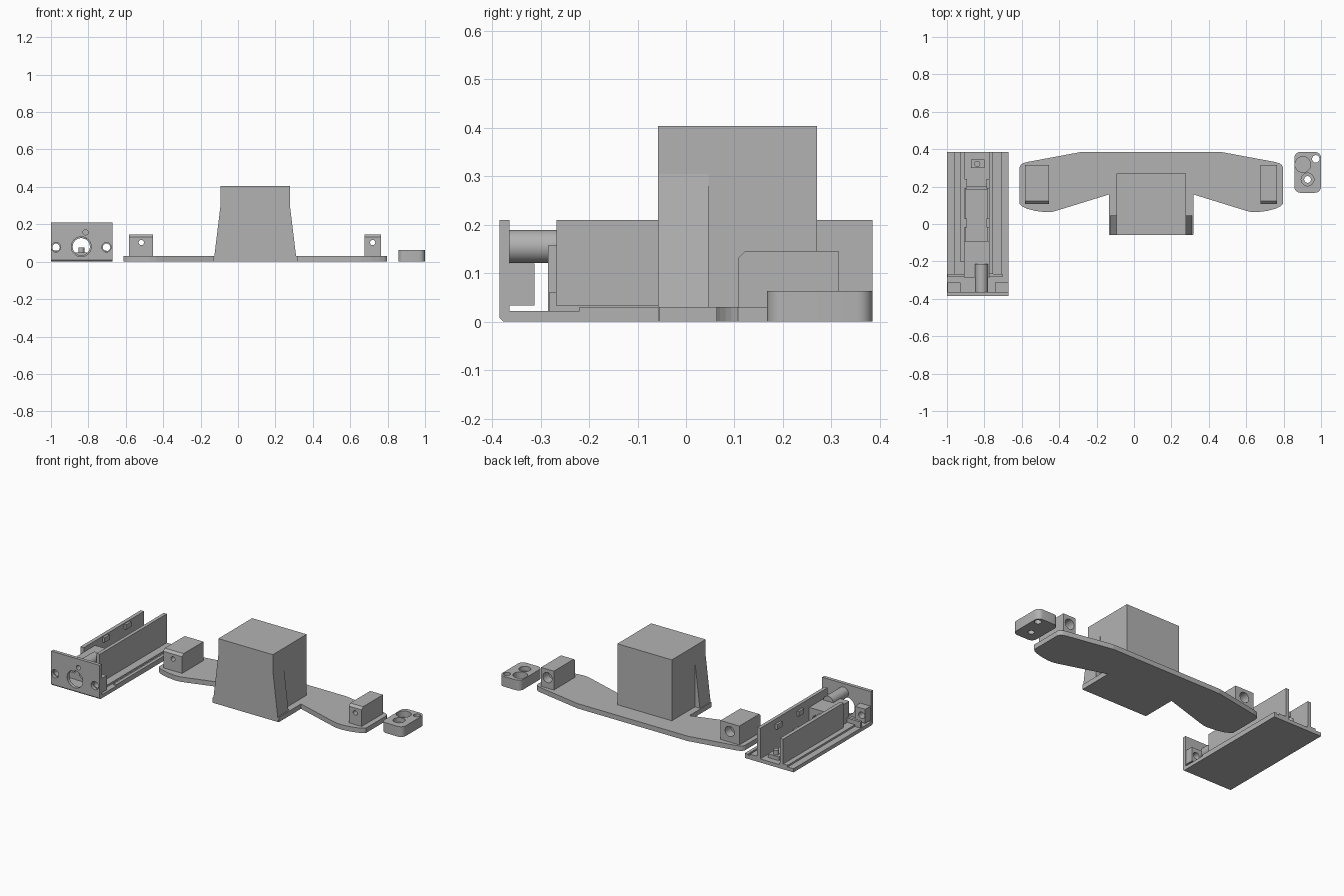
import bpy, bmesh, math
from mathutils import Matrix

if "Cube" in bpy.data.objects:
    bpy.data.objects.remove(bpy.data.objects["Cube"])

mat = bpy.data.materials.new("plain grey")
mat.diffuse_color = (0.45, 0.45, 0.45, 1)
mat.use_nodes = True
mat.node_tree.nodes["Principled BSDF"].inputs["Base Color"].default_value = mat.diffuse_color


def finish(name, bm):
    bmesh.ops.recalc_face_normals(bm, faces=bm.faces)
    me = bpy.data.meshes.new(name)
    bm.to_mesh(me)
    bm.free()
    me.materials.append(mat)
    ob = bpy.data.objects.new(name, me)
    bpy.context.collection.objects.link(ob)
    return ob


def prism(name, pts, lo, hi, axis='Z'):
    """Extrude a 2D outline: (x, y) along z, (x, z) along y or (y, z) along x."""
    place = {'Z': lambda a, b, t: (a, b, t), 'Y': lambda a, b, t: (a, t, b),
             'X': lambda a, b, t: (t, a, b)}[axis]
    bm = bmesh.new()
    bot = [bm.verts.new(place(a, b, lo)) for a, b in pts]
    top = [bm.verts.new(place(a, b, hi)) for a, b in pts]
    bm.faces.new(bot)
    bm.faces.new(top)
    n = len(pts)
    for i in range(n):
        j = (i + 1) % n
        bm.faces.new((bot[i], bot[j], top[j], top[i]))
    return finish(name, bm)


def box(name, x0, x1, y0, y1, z0, z1):
    return prism(name, [(x0, y0), (x1, y0), (x1, y1), (x0, y1)], z0, z1)


def circle(a, b, r, n=32):
    return [(a + r * math.cos(2 * math.pi * i / n), b + r * math.sin(2 * math.pi * i / n))
            for i in range(n)]


def smooth(ob):
    bpy.ops.object.select_all(action='DESELECT')
    ob.select_set(True)
    bpy.context.view_layer.objects.active = ob
    bpy.ops.object.shade_smooth_by_angle(angle=math.radians(30))


def cut(ob, *cutters):
    for c in cutters:
        c.hide_render = True
        m = ob.modifiers.new("cut", 'BOOLEAN')
        m.operation, m.solver, m.object = 'DIFFERENCE', 'EXACT', c
        bpy.context.view_layer.objects.active = ob
        bpy.ops.object.modifier_apply(modifier=m.name)
        bpy.data.objects.remove(c)
    smooth(ob)


def bore(a, b, r, lo, hi, axis='Y', n=32):
    return prism("cutter", circle(a, b, r, n), lo, hi, axis)


# ---- Housing: base, front plate and rails
prism("housing_base", [(-0.385, 0.008), (-0.377, 0), (0.385, 0), (0.385, 0.022),
                       (-0.385, 0.022)], -1.0, -0.67, 'X')
plate = box("front_plate", -1.0, -0.67, -0.385, -0.364, 0.008, 0.21)
cut(plate, bore(-0.838, 0.08, 0.053, -0.45, -0.3),
    bore(-0.815, 0.157, 0.014, -0.45, -0.3),
    bore(-0.973, 0.077, 0.025, -0.45, -0.3), bore(-0.703, 0.077, 0.025, -0.45, -0.3))
box("right_ledge", -0.756, -0.705, -0.267, 0.385, 0.02, 0.033)
box("right_rail", -0.69, -0.67, -0.22, 0.385, 0.02, 0.03)
box("left_ledge", -0.96, -0.905, -0.267, 0.385, 0.02, 0.033)
for side, x0, x1 in (("left", -0.998, -0.905), ("right", -0.774, -0.703)):
    box(side + "_step", x0, x1, -0.283, -0.267, 0.02, 0.06)

# ---- Long walls with small clips
box("right_wall", -0.774, -0.753, -0.267, 0.385, 0.02, 0.21)
box("left_wall", -0.93, -0.907, -0.2, 0.385, 0.02, 0.185)
for y in (-0.02, 0.19):
    box("left_clip", -0.909, -0.893, y, y + 0.05, 0.15, 0.18)
    box("right_clip", -0.788, -0.772, y, y + 0.05, 0.15, 0.18)

# ---- Screw bosses behind the front plate
for side, x, x0, x1 in (("left", -0.963, -0.998, -0.928), ("right", -0.708, -0.743, -0.672)):
    b = box(side + "_screw_boss", x0, x1, -0.366, -0.313, 0.033, 0.12)
    hx = -0.973 if side == "left" else -0.703
    cut(b, bore(hx, 0.077, 0.02, -0.4, -0.3))

# ---- Guide block with a bore, and the round barrel on its top
block = box("guide_block", -0.908, -0.773, -0.285, -0.09, 0.02, 0.157)
cut(block, bore(-0.838, 0.08, 0.046, -0.4, 0.0))
barrel = prism("barrel", circle(-0.815, 0.155, 0.034), -0.366, -0.215, 'Y')
cut(barrel, bore(-0.815, 0.157, 0.014, -0.4, -0.3))

# ---- Cradle and peg between the walls
box("cradle_floor", -0.9, -0.78, -0.09, 0.2, 0.02, 0.032)
box("cradle_end", -0.9, -0.78, 0.185, 0.2, 0.03, 0.05)
box("peg_foot", -0.872, -0.8, 0.3, 0.345, 0.02, 0.045)
smooth(prism("peg", circle(-0.838, 0.322, 0.016, 24), 0.04, 0.075))

# ---- Curved bracket plate, mirrored about its own centre line
CX = 0.092
half = [(0.225, -0.056), (0.225, 0.158), (0.50, 0.073), (0.53, 0.065), (0.565, 0.063),
        (0.62, 0.07), (0.665, 0.082), (0.69, 0.094), (0.704, 0.107), (0.704, 0.303),
        (0.697, 0.316), (0.685, 0.325), (0.66, 0.332), (0.375, 0.385)]
prism("bracket_plate", [(CX + x, y) for x, y in half] +
      [(CX - x, y) for x, y in reversed(half)], 0, 0.03)

# ---- Central block with flared cheeks at the front
box("central_block", CX - 0.185, CX + 0.185, -0.058, 0.27, 0, 0.404)
prism("flared_cheeks", [(CX - 0.222, 0), (CX + 0.222, 0), (CX + 0.185, 0.305),
                        (CX - 0.185, 0.305)], -0.058, 0.046, 'Y')

# ---- End posts with a screw hole and a nut recess
prof = [(0.108, 0.028), (0.315, 0.028), (0.315, 0.146), (0.122, 0.146), (0.108, 0.132)]
for side, x0, x1, hx in (("left", -0.583, -0.455, -0.517), ("right", 0.677, 0.764, 0.72)):
    post = prism(side + "_post", prof, x0, x1, 'X')
    cut(post, bore(hx, 0.102, 0.014, 0.05, 0.4), bore(hx, 0.095, 0.031, 0.26, 0.4))

# ---- Small loose clamp with rounded corners, recesses and two holes
X0, X1, Y0, Y1, R = 0.857, 1.0, 0.167, 0.385, 0.032
outline = []
for cx, cy, a0 in ((X1 - R, Y1 - R, 0), (X0 + R, Y1 - R, 90),
                   (X0 + R, Y0 + R, 180), (X1 - R, Y0 + R, 270)):
    outline += [(cx + R * math.cos(math.radians(a0 + 15 * i)),
                 cy + R * math.sin(math.radians(a0 + 15 * i))) for i in range(7)]
clamp = prism("clamp", outline, 0, 0.063)
cut(clamp, bore(0.903, 0.318, 0.042, 0.025, 0.1, 'Z'),
    bore(0.928, 0.238, 0.034, 0.035, 0.1, 'Z'),
    bore(0.928, 0.238, 0.018, -0.1, 0.1, 'Z'),
    bore(0.972, 0.348, 0.02, -0.1, 0.1, 'Z'))
